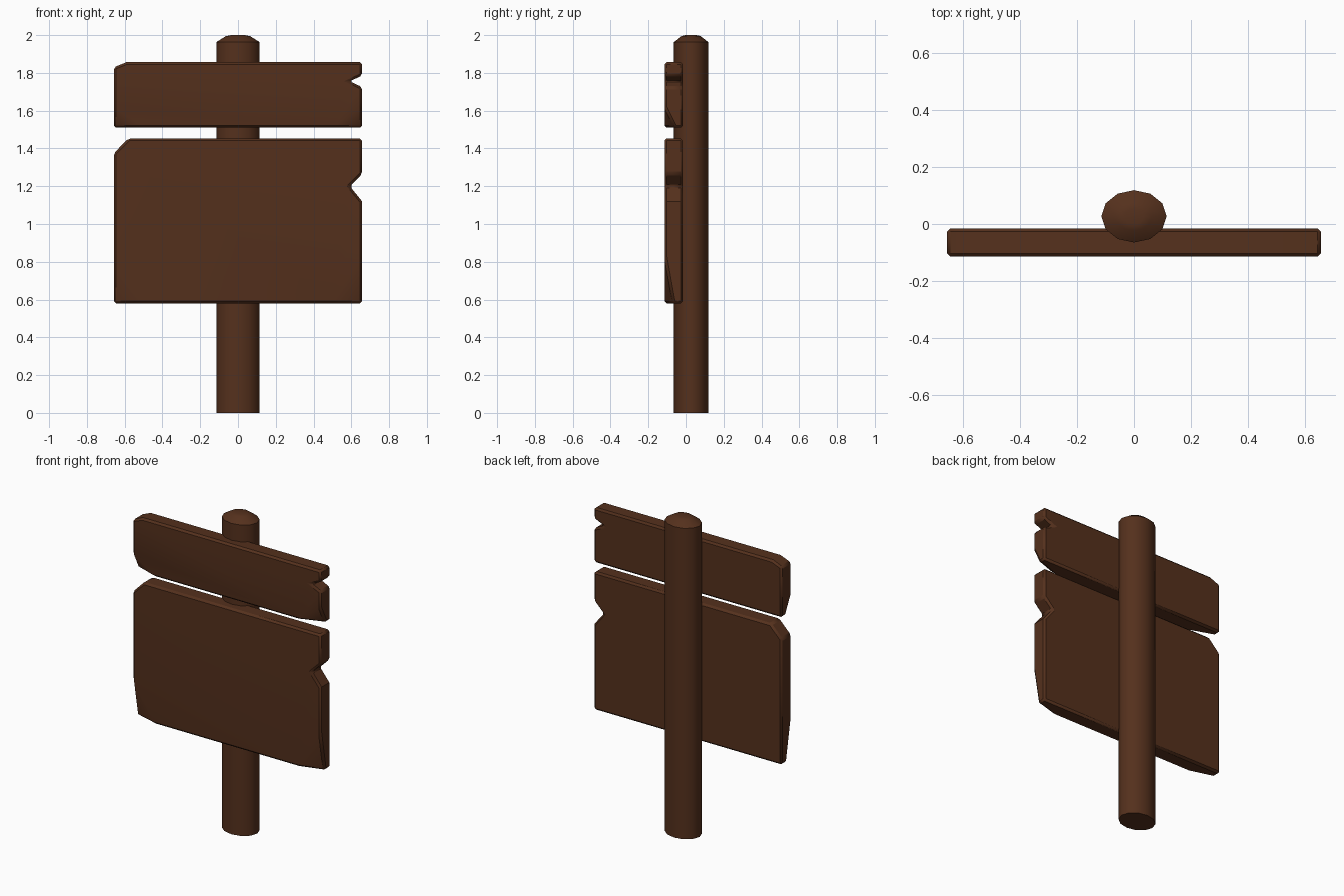
import bpy, bmesh, math
from mathutils import Vector

if "Cube" in bpy.data.objects:
    bpy.data.objects.remove(bpy.data.objects["Cube"])

wood = bpy.data.materials.new("dark_wood")
wood.diffuse_color = (0.09, 0.03, 0.012, 1)
wood.use_nodes = True
wood.node_tree.nodes["Principled BSDF"].inputs["Base Color"].default_value = wood.diffuse_color


def finish(bm, name, angle):
    bmesh.ops.recalc_face_normals(bm, faces=bm.faces)
    me = bpy.data.meshes.new(name)
    bm.to_mesh(me)
    bm.free()
    ob = bpy.data.objects.new(name, me)
    bpy.context.collection.objects.link(ob)
    me.materials.append(wood)
    bpy.ops.object.select_all(action='DESELECT')
    ob.select_set(True)
    bpy.context.view_layer.objects.active = ob
    bpy.ops.object.shade_smooth_by_angle(angle=math.radians(angle))
    return ob


# Post: twelve-sided oval pole with a rounded top
def post():
    bm = bmesh.new()
    n, rings = 12, []
    for s, z in ((1, 0), (1, 1.963), (0.55, 1.995), (0.3, 2.0)):
        rings.append([bm.verts.new((0.115 * s * math.cos(2 * math.pi * i / n),
                                    0.027 + 0.092 * s * math.sin(2 * math.pi * i / n), z))
                      for i in range(n)])
    for a, b in zip(rings, rings[1:]):
        for i in range(n):
            j = (i + 1) % n
            bm.faces.new((a[i], a[j], b[j], b[i]))
    bm.faces.new(rings[0][::-1])
    bm.faces.new(rings[-1])
    finish(bm, "post", 40)


# Board: extruded outline, front lower corners chipped off, edges softened
def board(name, outline, bottom, chip_z, chip_y):
    front, back = -0.115, -0.015
    bm = bmesh.new()
    face = bm.faces.new([bm.verts.new((x, front, z)) for x, z in outline])
    ext = bmesh.ops.extrude_face_region(bm, geom=[face])
    for v in ext["geom"]:
        if isinstance(v, bmesh.types.BMVert):
            v.co.y = back
    bmesh.ops.recalc_face_normals(bm, faces=bm.faces)
    for side in (-1, 1):
        a = Vector((side * 0.657, front, chip_z))
        b = Vector((side * 0.5, front, bottom))
        c = Vector((side * 0.657, chip_y, bottom))
        normal = (b - a).cross(c - a).normalized()
        if normal.y > 0:
            normal.negate()
        res = bmesh.ops.bisect_plane(bm, geom=bm.verts[:] + bm.edges[:] + bm.faces[:],
                                     plane_co=a, plane_no=normal, clear_outer=True)
        cut = [e for e in res["geom_cut"] if isinstance(e, bmesh.types.BMEdge)]
        bmesh.ops.holes_fill(bm, edges=cut)
    ob = finish(bm, name, 35)
    mod = ob.modifiers.new("soft_edges", 'BEVEL')
    mod.width = 0.012
    mod.segments = 1
    mod.limit_method = 'ANGLE'
    mod.angle_limit = math.radians(42)


post()
board("upper_board",
      [(-0.657, 1.51), (0.657, 1.51), (0.657, 1.725), (0.59, 1.756),
       (0.657, 1.785), (0.657, 1.857), (-0.59, 1.857), (-0.657, 1.83)],
      1.51, 1.62, -0.06)
board("lower_board",
      [(-0.657, 0.58), (0.657, 0.58), (0.657, 1.12), (0.592, 1.2),
       (0.657, 1.265), (0.657, 1.453), (-0.58, 1.453), (-0.657, 1.375)],
      0.58, 0.83, -0.07)
